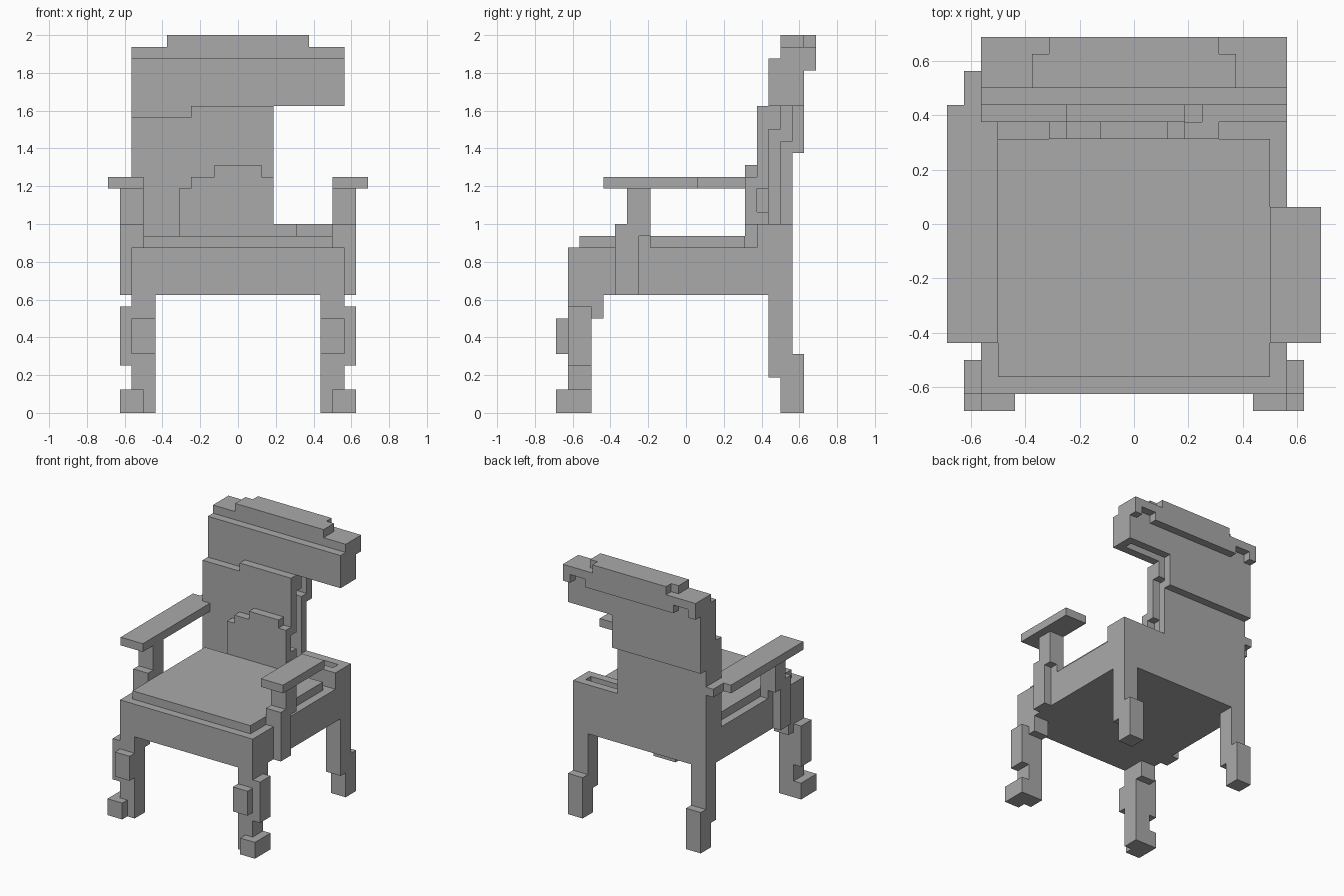
import bpy
import bmesh
from mathutils import Vector

cube = bpy.data.objects.get("Cube")
if cube:
    bpy.data.objects.remove(cube, do_unlink=True)

U = 1 / 16  # size of one block

grey = bpy.data.materials.new("plain_grey")
grey.use_nodes = True
grey.diffuse_color = (0.4, 0.4, 0.4, 1)
grey.node_tree.nodes["Principled BSDF"].inputs["Base Color"].default_value = grey.diffuse_color


def part(name, *boxes):
    """One object from boxes given as x, y, z ranges in blocks."""
    bm = bmesh.new()
    for xs, ys, zs in boxes:
        lo, hi = (Vector(c) * U for c in zip(xs, ys, zs))
        new = bmesh.ops.create_cube(bm, size=1)["verts"]
        bmesh.ops.scale(bm, vec=hi - lo, verts=new)
        bmesh.ops.translate(bm, vec=(lo + hi) / 2, verts=new)
    mesh = bpy.data.meshes.new(name)
    bm.to_mesh(mesh)
    bm.free()
    mesh.materials.append(grey)
    obj = bpy.data.objects.new(name, mesh)
    bpy.context.collection.objects.link(obj)
    return obj


def side(s, boxes):
    """Mirror boxes to the side with sign s."""
    return [(tuple(sorted((s * x[0], s * x[1]))), y, z) for x, y, z in boxes]


# Seat
part("seat_frame", ((-9, 9), (-10, 7), (10, 14)))
part("seat_cushion", ((-8, 8), (-9, 5), (14, 15)))

# Rear frame: two walls with an open slot between them
part("rear_frame",
     ((-9, 3), (6, 7), (10, 16)), ((4, 9), (6, 7), (10, 16)),
     ((3, 4), (6, 7), (10, 15)),
     ((-9, 9), (8, 9), (10, 16)), ((-9, 9), (7, 8), (10, 11)),
     ((-9, -8), (7, 8), (10, 16)), ((8, 9), (7, 8), (10, 16)))

# Hollow backrest, broken off on one side
part("backrest",
     ((-9, 3), (8, 9), (16, 23)), ((-9, 3), (9, 10), (22, 26)),
     ((-9, 3), (7, 8), (24, 26)), ((-9, -8), (7, 9), (16, 26)))
part("back_cushion",
     ((-9, 2), (6, 7), (16, 25)), ((2, 3), (6, 7), (16, 17)),
     ((2, 3), (6, 7), (19, 25)), ((-4, 3), (6, 7), (25, 26)))
part("lumbar_cushion",
     ((-5, 3), (5, 6), (14, 19)), ((-4, 3), (5, 6), (19, 20)),
     ((-2, 2), (5, 6), (20, 21)), ((3, 5), (5, 6), (14, 16)))

# Headrest with a slot underneath
part("headrest",
     ((-9, 9), (7, 8), (26, 30)), ((-9, 9), (9, 10), (26, 30)),
     ((-9, -8), (8, 9), (26, 30)), ((8, 9), (8, 9), (26, 30)),
     ((-8, 8), (8, 9), (29, 30)))
part("headrest_cap",
     ((-9, 9), (8, 11), (30, 31)), ((-6, 6), (8, 10), (31, 32)),
     ((-5, 5), (10, 11), (31, 32)), ((-6, 6), (10, 11), (29, 30)),
     ((-9, -8), (10, 11), (29, 30)), ((8, 9), (10, 11), (29, 30)))

# Armrests: one complete, one broken short
part("right_armrest",
     ((-11, -8), (-7, 6), (19, 20)), ((-11, -9), (6, 7), (19, 20)),
     ((-10, -9), (7, 9), (19, 20)))
part("left_armrest", ((8, 11), (-7, 1), (19, 20)))

for s, label in ((1, "left"), (-1, "right")):
    part(label + "_arm_post", *side(s, [
        ((8, 10), (-5, -3), (16, 19)), ((8, 9), (-6, -3), (14, 16)),
        ((9, 10), (-6, -4), (10, 16)), ((9, 10), (-4, -3), (15, 16))]))
    # Stepped front leg with knee and foot
    part(label + "_front_leg", *side(s, [
        ((7, 9), (-10, -8), (0, 10)), ((7, 9), (-8, -7), (8, 10)),
        ((9, 10), (-10, -8), (4, 9)), ((7, 9), (-11, -10), (5, 8))]))
    part(label + "_front_foot", *side(s, [((8, 10), (-11, -8), (0, 2))]))
    # Rear leg kicked backwards at the bottom
    part(label + "_rear_leg", *side(s, [
        ((7, 9), (7, 9), (3, 10)), ((7, 9), (8, 10), (0, 3)),
        ((7, 9), (9, 10), (3, 5))]))
